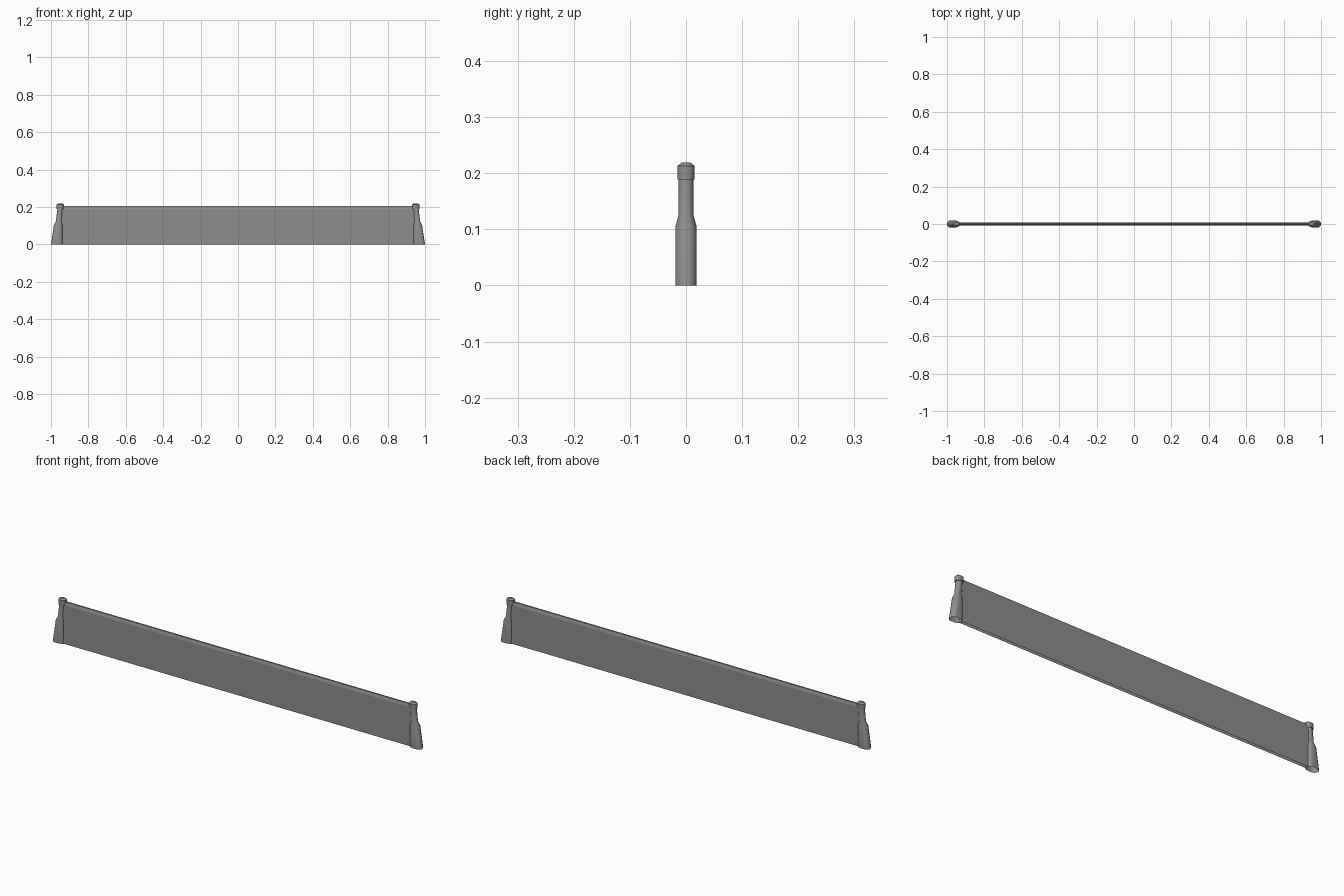
import bpy, bmesh, math

if "Cube" in bpy.data.objects:
    bpy.data.objects.remove(bpy.data.objects["Cube"])

grey = bpy.data.materials.new("dark_grey")
grey.diffuse_color = (.27, .27, .27, 1)
grey.use_nodes = True
grey.node_tree.nodes["Principled BSDF"].inputs["Base Color"].default_value = grey.diffuse_color


def finish(name, bm, smooth=True):
    bmesh.ops.recalc_face_normals(bm, faces=bm.faces)
    mesh = bpy.data.meshes.new(name)
    bm.to_mesh(mesh)
    bm.free()
    mesh.materials.append(grey)
    ob = bpy.data.objects.new(name, mesh)
    bpy.context.collection.objects.link(ob)
    if smooth:
        bpy.ops.object.select_all(action='DESELECT')
        ob.select_set(True)
        bpy.context.view_layer.objects.active = ob
        bpy.ops.object.shade_smooth_by_angle(angle=math.radians(25))
    return ob


def loft(name, levels, side, closed_base, n=8):
    """Stack round-ended sections: (z, inner x, outer x, half depth)."""
    bm = bmesh.new()
    rings = []
    for z, x0, x1, r in levels:
        cx, hx = (x0 + x1) / 2, (x1 - x0) / 2
        straight = max(hx - r, 0)
        rx = min(r, hx)
        ring = []
        for end in (0, 1):
            for i in range(n + 1):
                a = -math.pi / 2 + math.pi * (i / n + end)
                x = cx + (straight if end == 0 else -straight) + rx * math.cos(a)
                ring.append(bm.verts.new((side * x, r * math.sin(a), z)))
        rings.append(ring)
    for lo, hi in zip(rings, rings[1:]):
        for i in range(len(lo)):
            j = (i + 1) % len(lo)
            bm.faces.new((lo[i], lo[j], hi[j], hi[i]))
    if closed_base:
        bm.faces.new(rings[0])
    bm.faces.new(rings[-1])
    return finish(name, bm)


# Leaning hollow posts: wide foot, shoulder and slim neck
post = [(0, .937, 1.0, .019), (.105, .937, .984, .019),
        (.126, .941, .973, .013), (.192, .936, .966, .013)]
# Post caps with a bevelled top
cap = [(.189, .932, .971, .0155), (.213, .930, .970, .0155),
       (.219, .938, .962, .0075)]
for side, label in ((-1, "left"), (1, "right")):
    loft(label + "_post", post, side, False)
    loft(label + "_post_cap", cap, side, True)

# Net panel, open underneath, with a tapered top band
profile = [(.008, 0), (.008, .19), (.004, .205),
           (-.004, .205), (-.008, .19), (-.008, 0)]
bm = bmesh.new()
a, b = [[bm.verts.new((x, y, z)) for y, z in profile] for x in (-.945, .945)]
for i in range(len(profile) - 1):
    bm.faces.new((a[i], a[i + 1], b[i + 1], b[i]))
bm.faces.new(a)
bm.faces.new(b)
finish("net_panel", bm, smooth=False)
